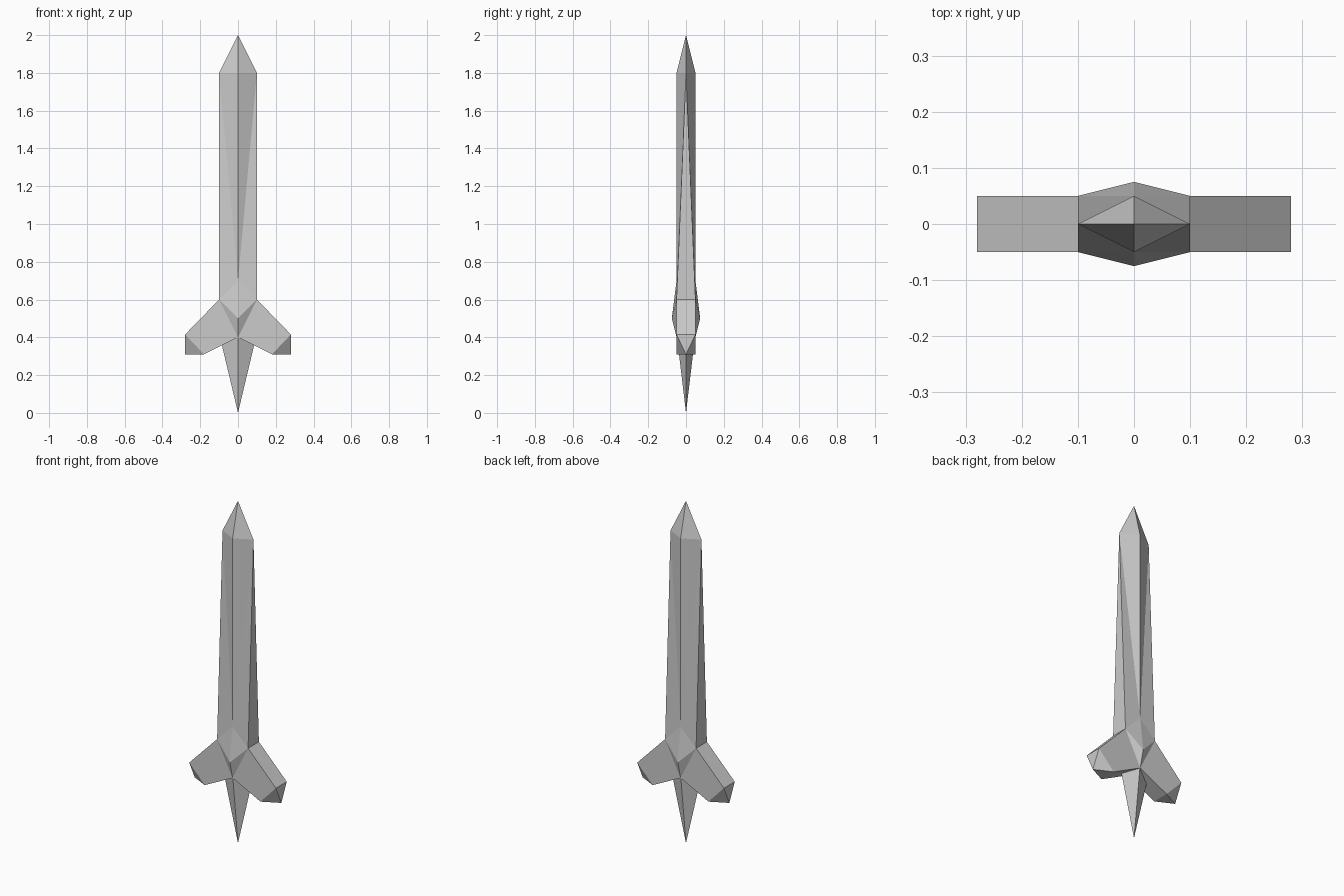
import bpy

if "Cube" in bpy.data.objects:
    bpy.data.objects.remove(bpy.data.objects["Cube"])


def quarter_part(name, points, faces):
    """Build one quarter (right, front) and mirror it across x and y."""
    keys = list(points)
    mesh = bpy.data.meshes.new(name)
    mesh.from_pydata(list(points.values()), [],
                     [[keys.index(k) for k in f.split()] for f in faces])
    obj = bpy.data.objects.new(name, mesh)
    bpy.context.collection.objects.link(obj)
    mod = obj.modifiers.new("Mirror", 'MIRROR')
    mod.use_axis = (True, True, False)
    mod.use_clip = True
    mod.merge_threshold = 0.0005
    return obj


# Blade: diamond section, pointed tip, flaring where it meets the guard
quarter_part("blade", {
    "tip": (0, 0, 2.0),
    "ridge": (0, -0.05, 1.8),
    "edge": (0.1, 0, 1.8),
    "base": (0, -0.05, 0.7),
    "corner": (0.1, -0.05, 0.6),
    "side": (0.1, 0, 0.6),
}, ["tip ridge edge", "ridge base edge", "base corner edge", "corner side edge"])

# Guard: raised centre, swept-down arms with pointed ends
quarter_part("guard", {
    "top": (0, -0.05, 0.7),
    "shoulder": (0.1, -0.05, 0.6),
    "boss": (0, -0.075, 0.5),
    "bottom": (0, -0.05, 0.4),
    "outer": (0.28, -0.05, 0.415),
    "inner": (0.18, -0.05, 0.31),
    "point": (0.28, 0, 0.31),
    "outer_mid": (0.28, 0, 0.415),
    "inner_mid": (0.18, 0, 0.31),
    "bottom_mid": (0, 0, 0.4),
    "shoulder_mid": (0.1, 0, 0.6),
}, [
    "top boss shoulder", "boss bottom shoulder",
    "shoulder bottom inner outer",
    "shoulder outer outer_mid shoulder_mid",
    "bottom bottom_mid inner_mid inner",
    "outer inner point", "inner inner_mid point", "outer point outer_mid",
])

# Lower spike: diamond section tapering to the ground
quarter_part("lower_spike", {
    "ridge": (0, -0.05, 0.42),
    "tip": (0, 0, 0),
    "edge": (0.1, 0, 0.42),
}, ["ridge tip edge"])
